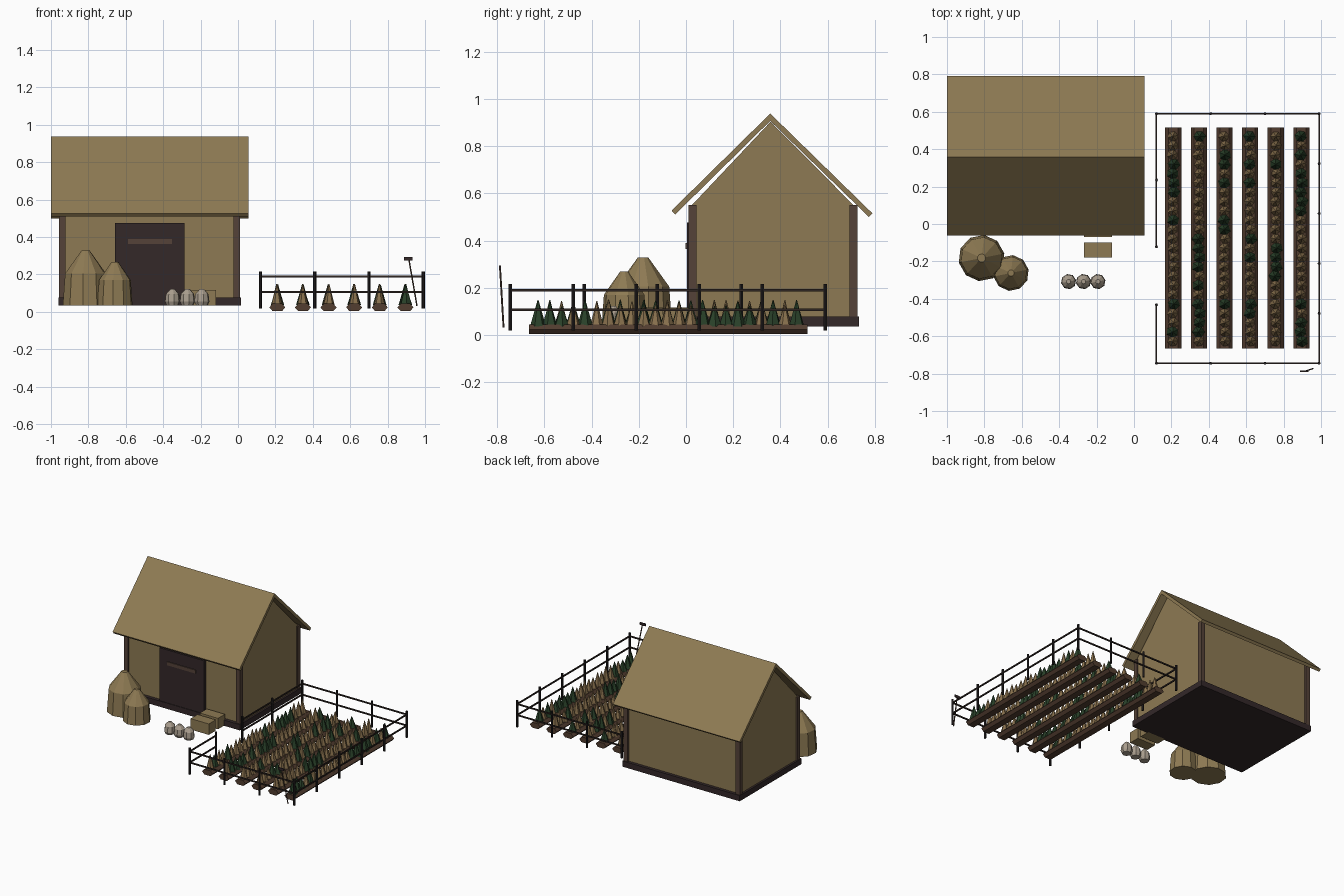
import bpy, bmesh, math, random
from mathutils import Vector

if "Cube" in bpy.data.objects:
    bpy.data.objects.remove(bpy.data.objects["Cube"])

random.seed(4)


def mat(name, r, g, b):
    m = bpy.data.materials.new(name)
    m.diffuse_color = (r, g, b, 1)
    m.use_nodes = True
    m.node_tree.nodes["Principled BSDF"].inputs["Base Color"].default_value = m.diffuse_color
    return m


STRAW = mat("straw", 0.27, 0.195, 0.087)
DARK = mat("dark_wood", 0.033, 0.021, 0.022)
TIMBER = mat("timber", 0.09, 0.055, 0.04)
SOIL = mat("soil", 0.085, 0.047, 0.029)
GREEN = mat("leaf_green", 0.022, 0.052, 0.022)
WHEAT = mat("wheat", 0.25, 0.165, 0.075)
SACK = mat("sackcloth", 0.40, 0.34, 0.27)
FENCE = mat("fence_wood", 0.016, 0.013, 0.014)
RAIL = mat("rail_wood", 0.027, 0.018, 0.015)


def finish(name, bm, *mats):
    bmesh.ops.recalc_face_normals(bm, faces=bm.faces[:])
    me = bpy.data.meshes.new(name)
    bm.to_mesh(me)
    bm.free()
    for m in mats:
        me.materials.append(m)
    ob = bpy.data.objects.new(name, me)
    bpy.context.collection.objects.link(ob)
    return ob


def add_box(bm, lo, hi):
    """Axis-aligned box between two corners."""
    r = bmesh.ops.create_cube(bm, size=1)
    for v in r["verts"]:
        v.co = Vector([lo[i] + (v.co[i] + 0.5) * (hi[i] - lo[i]) for i in range(3)])


def box(name, lo, hi, m):
    bm = bmesh.new()
    add_box(bm, lo, hi)
    return finish(name, bm, m)


def prism(name, profile, axis, a, b, m):
    """Profile (u, z) extruded along x or y from a to b."""
    bm = bmesh.new()
    place = (lambda u, z, t: (t, u, z)) if axis == "x" else (lambda u, z, t: (u, t, z))
    face = bm.faces.new([bm.verts.new(place(u, z, a)) for u, z in profile])
    r = bmesh.ops.extrude_face_region(bm, geom=[face])
    moved = [g for g in r["geom"] if isinstance(g, bmesh.types.BMVert)]
    bmesh.ops.translate(bm, verts=moved, vec=place(0, 0, b - a))
    return finish(name, bm, m)


def add_rings(bm, x, y, profile, n, turn=0.0, index=0):
    """Stack of n-sided rings given as (radius, z), capped at both ends."""
    rings = [[bm.verts.new((x + r * math.cos(turn + math.tau * i / n),
                            y + r * math.sin(turn + math.tau * i / n), z))
              for i in range(n)] for r, z in profile]
    faces = [bm.faces.new(rings[0]), bm.faces.new(rings[-1])]
    for p, q in zip(rings, rings[1:]):
        faces += [bm.faces.new((p[i], p[(i + 1) % n], q[(i + 1) % n], q[i])) for i in range(n)]
    for f in faces:
        f.material_index = index


# Barn body
box("foundation", (-0.96, 0.0, 0.035), (0.015, 0.733, 0.078), DARK)
prism("barn_walls", [(0.025, 0.06), (0.71, 0.06), (0.71, 0.55), (0.358, 0.903), (0.025, 0.55)],
      "x", -0.945, 0.0, STRAW)
bm = bmesh.new()
for x in (-0.956, -0.024):
    for y in (0.01, 0.693):
        add_box(bm, (x, y, 0.06), (x + 0.034, y + 0.034, 0.55))
finish("corner_posts", bm, TIMBER)

# Thatched roof slopes
prism("roof_front", [(-0.061, 0.527), (0.357, 0.938), (0.357, 0.907), (-0.046, 0.51)],
      "x", -1.0, 0.055, STRAW)
prism("roof_back", [(0.357, 0.938), (0.79, 0.515), (0.775, 0.50), (0.357, 0.907)],
      "x", -1.0, 0.055, STRAW)

# Door and its bar
box("door", (-0.657, 0.004, 0.035), (-0.285, 0.03, 0.476), DARK)
box("door_bar", (-0.588, -0.002, 0.364), (-0.353, 0.006, 0.39), TIMBER)

# Haystacks
for name, x, y, s, h in (("large", -0.815, -0.182, 0.124, 0.293),
                         ("small", -0.658, -0.262, 0.096, 0.233)):
    bm = bmesh.new()
    add_rings(bm, x, y, [(s, 0.035), (0.9 * s, 0.035 + 0.58 * h), (0.18 * s, 0.035 + h)],
              10, 0.2)
    finish(name + "_haystack", bm, STRAW)

# Straw bales
for i, y in enumerate((-0.18, -0.07)):
    box("straw_bale_%d" % (i + 1), (-0.268, y, 0.035), (-0.117, y + 0.082, 0.117), STRAW)

# Sacks
bm = bmesh.new()
for x in (-0.35, -0.27, -0.193):
    add_rings(bm, x, -0.308, [(0.032, 0.035), (0.041, 0.055), (0.036, 0.095), (0.012, 0.122)],
              8, 0.2)
finish("sacks", bm, SACK)

# Soil beds and crop rows
BED_X = [0.21 + 0.137 * i for i in range(6)]
HEX = [(0.043, 0.024), (0.025, 0.044), (-0.025, 0.044),
       (-0.043, 0.024), (-0.025, 0.004), (0.025, 0.004)]
EDGE_ROW = "gggwgwwwwwwwwwgggggwgwg"
for k, x in enumerate(BED_X):
    prism("soil_bed_%d" % (k + 1), [(x + u, z) for u, z in HEX], "y", -0.665, 0.515, SOIL)
    bm = bmesh.new()
    for j in range(23):
        green = EDGE_ROW[j] == "g" if k == 5 else (j > 0 and random.random() < 0.4)
        top = random.uniform(0.12, 0.15) if j else 0.148
        add_rings(bm, x + random.uniform(-0.004, 0.004), -0.627 + 0.0498 * j,
                  [(0.034 if green else 0.03, 0.036), (0.002, top)],
                  6, random.uniform(0, 1), 0 if green else 1)
    finish("crop_row_%d" % (k + 1), bm, GREEN, WHEAT)

# Fence posts
X0, X1, Y0, Y1 = 0.12, 0.99, -0.745, 0.59
spots = [(X0 + (X1 - X0) * i / 3, y) for i in range(4) for y in (Y0, Y1)]
spots += [(X1, Y0 + (Y1 - Y0) * i / 5) for i in range(1, 5)]
spots += [(X0, y) for y in (0.235, -0.122, -0.432)]
bm = bmesh.new()
for x, y in spots:
    add_rings(bm, x, y, [(0.0085, 0.018), (0.0085, 0.216)], 6)
finish("fence_posts", bm, FENCE)

# Fence rails, with a gap left for the gate
bm = bmesh.new()
for z in (0.107, 0.19):
    for ax, ay, bx, by in ((X0, Y0, X1, Y0), (X0, Y1, X1, Y1), (X1, Y0, X1, Y1),
                           (X0, -0.122, X0, Y1), (X0, Y0, X0, -0.432)):
        add_box(bm, (ax - 0.004, ay - 0.004, z - 0.005), (bx + 0.004, by + 0.004, z + 0.005))
finish("fence_rails", bm, RAIL)

# Garden hoe leaning by the fence
bm = bmesh.new()
foot, head = Vector((0.957, -0.773, 0.032)), Vector((0.913, -0.788, 0.285))
bmesh.ops.create_cone(bm, cap_ends=True, segments=6, radius1=0.004, radius2=0.004,
                      depth=(head - foot).length)
turn = (head - foot).to_track_quat("Z", "Y").to_matrix()
bmesh.ops.rotate(bm, verts=bm.verts[:], matrix=turn)
bmesh.ops.translate(bm, verts=bm.verts[:], vec=(foot + head) / 2)
finish("hoe_handle", bm, TIMBER)
box("hoe_head", (0.888, -0.792, 0.276), (0.934, -0.784, 0.294), DARK)
